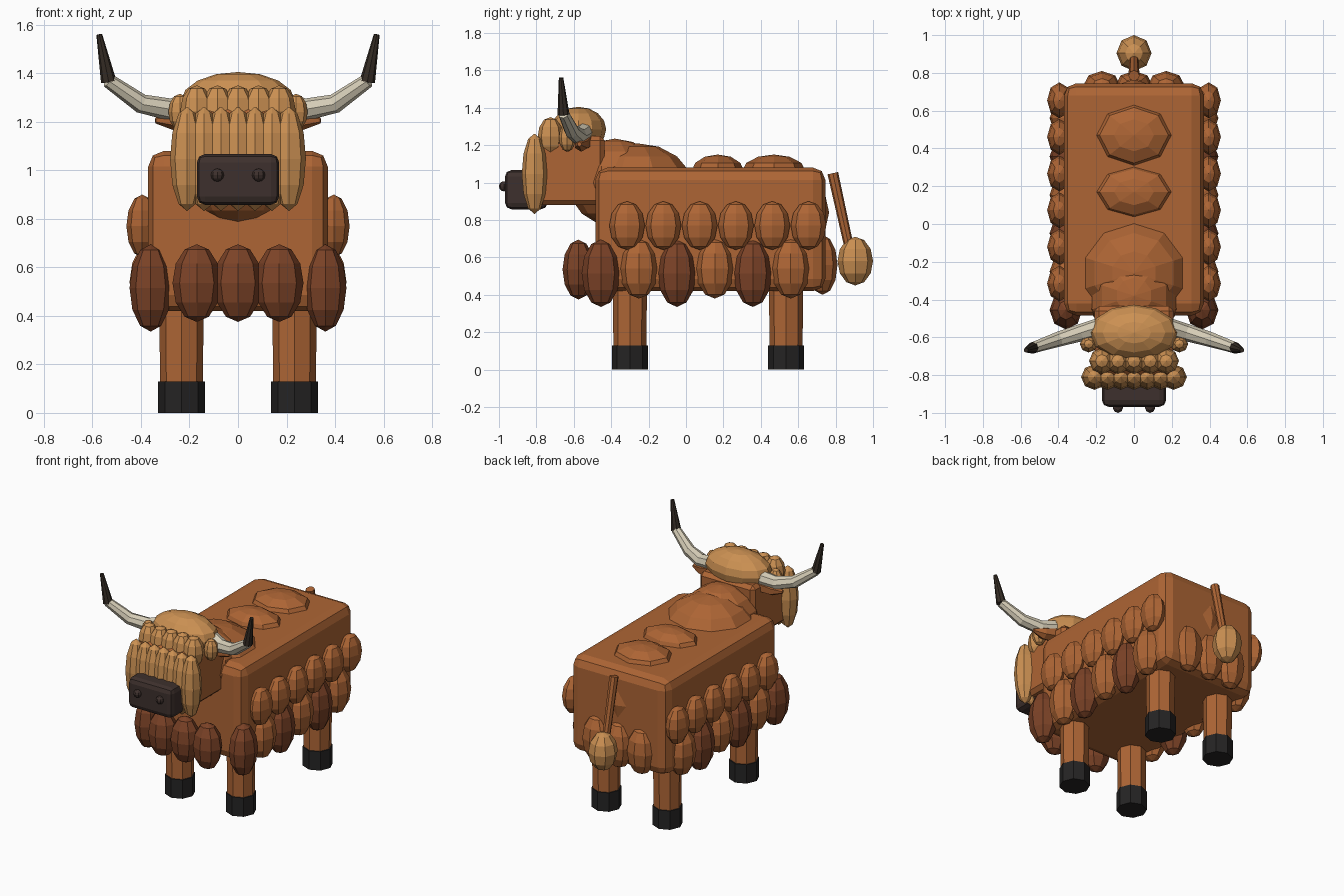
import bpy, bmesh, math
from mathutils import Vector, Matrix

if "Cube" in bpy.data.objects:
    bpy.data.objects.remove(bpy.data.objects["Cube"])


def mat(name, r, g, b):
    m = bpy.data.materials.new(name)
    m.diffuse_color = (r, g, b, 1)
    m.use_nodes = True
    m.node_tree.nodes["Principled BSDF"].inputs["Base Color"].default_value = m.diffuse_color
    return m


COAT = mat("coat", 0.42, 0.13, 0.035)
BROWN = mat("dark_coat", 0.20, 0.055, 0.02)
BLOND = mat("blond_hair", 0.60, 0.28, 0.085)
CREAM = mat("horn", 0.68, 0.62, 0.48)
TIP = mat("horn_tip", 0.035, 0.025, 0.018)
NOSE = mat("muzzle", 0.048, 0.030, 0.026)
HOOF = mat("hoof", 0.018, 0.017, 0.017)


def finish(name, bm, material):
    bmesh.ops.recalc_face_normals(bm, faces=bm.faces)
    me = bpy.data.meshes.new(name)
    bm.to_mesh(me)
    bm.free()
    me.materials.append(material)
    ob = bpy.data.objects.new(name, me)
    bpy.context.collection.objects.link(ob)
    return ob


def ball(name, c, r, material, seg=8, rings=6):
    bm = bmesh.new()
    m = Matrix.Translation(c) @ Matrix.Diagonal((*r, 1))
    bmesh.ops.create_uvsphere(bm, u_segments=seg, v_segments=rings, radius=1, matrix=m)
    return finish(name, bm, material)


def box(name, lo, hi, bevel, material, segments=1):
    lo, hi = Vector(lo), Vector(hi)
    bm = bmesh.new()
    m = Matrix.Translation((lo + hi) / 2) @ Matrix.Diagonal((*(hi - lo), 1))
    bmesh.ops.create_cube(bm, size=1, matrix=m)
    bmesh.ops.bevel(bm, geom=bm.edges[:], offset=bevel, segments=segments,
                    profile=0.5, affect='EDGES')
    return finish(name, bm, material)


def tube(name, pts, radii, material, seg=8):
    """Faceted tube through pts, one radius per point."""
    pts = [Vector(p) for p in pts]
    bm = bmesh.new()
    loops = []
    for i, (p, r) in enumerate(zip(pts, radii)):
        d = (pts[min(i + 1, len(pts) - 1)] - pts[max(i - 1, 0)]).normalized()
        u = d.cross(Vector((0, 1, 0))).normalized()
        v = d.cross(u)
        loops.append([bm.verts.new(p + r * (u * math.cos(a) + v * math.sin(a)))
                      for a in (2 * math.pi * k / seg for k in range(seg))])
    for a, b in zip(loops, loops[1:]):
        for k in range(seg):
            j = (k + 1) % seg
            bm.faces.new((a[k], a[j], b[j], b[k]))
    bm.faces.new(loops[0])
    bm.faces.new(loops[-1])
    return finish(name, bm, material)


# Trunk with shoulder hump, rump, back bumps and neck
box("body", (-0.37, -0.485, 0.42), (0.37, 0.745, 1.08), 0.065, COAT, 2)
ball("shoulder_hump", (0, -0.26, 0.97), (0.31, 0.30, 0.24), COAT, 10, 8)
ball("rump", (0, 0.47, 0.84), (0.31, 0.295, 0.27), COAT, 10, 8)
ball("back_bump_front", (0, 0.17, 1.06), (0.21, 0.14, 0.09), COAT)
ball("back_bump_rear", (0, 0.47, 1.06), (0.21, 0.17, 0.09), COAT)
ball("neck", (0, -0.38, 1.0), (0.25, 0.25, 0.235), COAT, 10, 8)

# Head, muzzle and hair
box("head", (-0.21, -0.80, 0.88), (0.21, -0.435, 1.25), 0.025, COAT)
box("muzzle", (-0.17, -0.968, 0.857), (0.17, -0.74, 1.067), 0.035, NOSE, 2)
ball("topknot", (0, -0.575, 1.285), (0.235, 0.148, 0.12), BLOND, 12, 8)
for i in range(7):
    ball(f"long_fringe_{i}", (0.07 * (i - 3), -0.81, 1.047),
         (0.07, 0.068, 0.215), BLOND)
for i in range(5):
    ball(f"short_fringe_{i}", (0.085 * (i - 2), -0.725, 1.245),
         (0.068, 0.068, 0.105), BLOND)

# Paired parts
for s, side in ((-1, "left"), (1, "right")):
    ball(f"nostril_{side}", (s * 0.085, -0.973, 0.98), (0.027, 0.027, 0.027), NOSE)
    ball(f"temple_tuft_{side}", (s * 0.24, -0.635, 1.24), (0.047, 0.045, 0.075), BLOND)
    tube(f"ear_{side}", [(s * 0.18, -0.55, 1.22), (s * 0.27, -0.56, 1.205),
                         (s * 0.34, -0.57, 1.205)], [0.05, 0.04, 0.012], COAT, 6)
    tube(f"horn_{side}", [(s * 0.19, -0.55, 1.27), (s * 0.28, -0.575, 1.25),
                          (s * 0.40, -0.61, 1.275), (s * 0.535, -0.655, 1.37)],
         [0.05, 0.046, 0.040, 0.030], CREAM)
    tube(f"horn_tip_{side}", [(s * 0.533, -0.655, 1.365), (s * 0.572, -0.668, 1.56)],
         [0.032, 0.012], TIP)
    for y, end in ((-0.30, "front"), (0.535, "rear")):
        tube(f"{end}_leg_{side}", [(s * 0.233, y, 0.10), (s * 0.233, y, 0.50)],
             [0.088, 0.092], COAT)
        tube(f"{end}_hoof_{side}", [(s * 0.233, y, 0), (s * 0.233, y, 0.13)],
             [0.096, 0.096], HOOF)
    # Flank wool: upper and lower rows
    for i in range(6):
        ball(f"upper_tuft_{side}_{i}", (s * 0.395, -0.315 + 0.194 * i, 0.77),
             (0.065, 0.095, 0.13), COAT)
        dark = i % 2 == 0
        ball(f"lower_tuft_{side}_{i}", (s * 0.36, -0.455 + 0.203 * i, 0.515 if dark else 0.54),
             (0.087, 0.103, 0.18 if dark else 0.16), BROWN if dark else COAT)

# Chest and rear wool
for i in (-1, 0, 1):
    ball(f"chest_tuft_{i + 1}", (i * 0.17, -0.575, 0.535), (0.10, 0.085, 0.16), BROWN)
    ball(f"rear_tuft_{i + 1}", (i * 0.17, 0.73, 0.56), (0.10, 0.08, 0.16), COAT)

# Tail
tube("tail", [(0, 0.785, 1.05), (0, 0.88, 0.62)], [0.029, 0.025], COAT)
ball("tail_tuft", (0, 0.905, 0.58), (0.093, 0.095, 0.13), BLOND)
